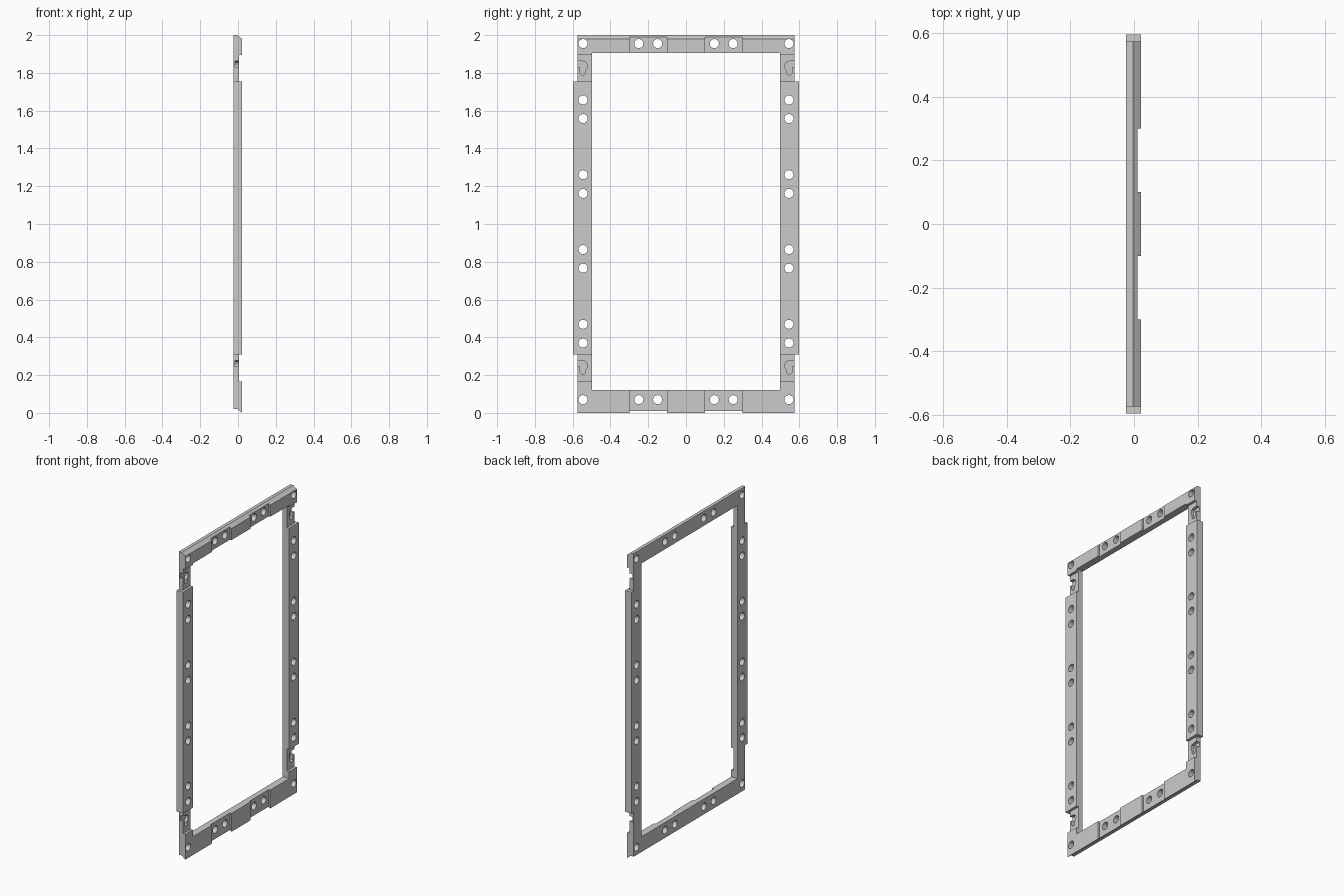
import bpy, bmesh, math

cube = bpy.data.objects.get("Cube")
if cube:
    bpy.data.objects.remove(cube, do_unlink=True)

grey = bpy.data.materials.new("light_grey")
grey.use_nodes = True
grey.diffuse_color = (0.6, 0.6, 0.6, 1)
grey.node_tree.nodes["Principled BSDF"].inputs["Base Color"].default_value = (0.6, 0.6, 0.6, 1)

BACK, FACE, TOP = -0.025, 0.022, 2.0
HOLE_Y = 0.545


def prisms(name, outlines, lo, hi, axis="x"):
    """Extrude closed outlines along x (points are y, z) or along y (points are x, z)."""
    bm = bmesh.new()
    for outline in outlines:
        rings = []
        for d in (lo, hi):
            rings.append([bm.verts.new((d, a, b) if axis == "x" else (a, d, b)) for a, b in outline])
        low, high = rings
        bm.faces.new(low)
        bm.faces.new(high)
        n = len(low)
        for i in range(n):
            j = (i + 1) % n
            bm.faces.new((low[i], low[j], high[j], high[i]))
    bmesh.ops.recalc_face_normals(bm, faces=bm.faces)
    mesh = bpy.data.meshes.new(name)
    bm.to_mesh(mesh)
    bm.free()
    mesh.materials.append(grey)
    ob = bpy.data.objects.new(name, mesh)
    bpy.context.scene.collection.objects.link(ob)
    return ob


def rect(a0, a1, b0, b1):
    return [(a0, b0), (a1, b0), (a1, b1), (a0, b1)]


def both(outlines):
    """Repeat y, z outlines on the other side of the frame."""
    return outlines + [[(-y, z) for y, z in o] for o in outlines]


def circle(y, z, r=0.024, n=24):
    return [(y + r * math.cos(i * math.tau / n), z + r * math.sin(i * math.tau / n)) for i in range(n)]


# Frame plate: side rails stand proud of the corners
half = [(0.575, 0), (0.575, 0.31), (0.597, 0.31), (0.597, 1.755), (0.575, 1.755), (0.575, TOP)]
frame = prisms("panel_frame", [half + [(-y, z) for y, z in reversed(half)]], BACK, FACE)

cutters = []
# Central opening
cutters.append(prisms("opening_cutter", [rect(-0.497, 0.497, 0.12, 1.905)], -0.1, 0.1))

# Sloped top edge and sloped bottom lip
cutters.append(prisms("top_slope_cutter",
                      [[(-0.003, TOP), (0.047, 1.96), (0.047, 2.1), (-0.003, 2.1)]], -0.8, 0.8, "y"))
cutters.append(prisms("bottom_slope_cutter",
                      [[(-0.1, 0.02), (-0.003, 0.02), (0.022, 0), (0.022, -0.1), (-0.1, -0.1)]],
                      -0.8, 0.8, "y"))

# Shallow recesses on the top and bottom bars
cutters.append(prisms("bar_recess_cutter",
                      both([rect(0.1, 0.3, -0.1, 0.2), rect(0.1, 0.3, 1.8, 2.1)]), 0.011, 0.1))

# Deeper recesses around the latch slots
cutters.append(prisms("latch_recess_cutter",
                      both([rect(0.4, 0.7, 0.165, 0.31), rect(0.4, 0.7, 1.755, 1.895)]), 0.005, 0.1))

# Hooked latch slots, open to the outer edge
hook = [(0.6, 0.073), (0.548, 0.073), (0.53, 0.066), (0.522, 0.05), (0.524, 0.036), (0.532, 0.024),
        (0.532, 0.008), (0.54, 0), (0.552, 0), (0.56, 0.008), (0.56, 0.04), (0.6, 0.04)]
cutters.append(prisms("latch_slot_cutter",
                      both([[(y, z + base) for y, z in hook] for base in (0.205, 1.79)]), -0.015, 0.1))

# Screw holes: corners and pairs along the rails and bars
holes = [circle(HOLE_Y, z) for z in (0.07, 1.955)]
for k in range(4):
    holes += [circle(HOLE_Y, 0.37 + k * 0.396 + d) for d in (0, 0.099)]
holes += [circle(y, z) for y in (0.15, 0.25) for z in (0.07, 1.955)]
cutters.append(prisms("screw_hole_cutter", both(holes), -0.1, 0.1))

# Apply all cuts, then drop the cutters
for cutter in cutters:
    cutter.hide_render = True
    mod = frame.modifiers.new(cutter.name, "BOOLEAN")
    mod.operation = "DIFFERENCE"
    mod.solver = "EXACT"
    mod.object = cutter
depsgraph = bpy.context.evaluated_depsgraph_get()
frame.data = bpy.data.meshes.new_from_object(frame.evaluated_get(depsgraph))
frame.data.name = "panel_frame"
frame.modifiers.clear()
for cutter in cutters:
    bpy.data.objects.remove(cutter, do_unlink=True)

bpy.ops.object.select_all(action="DESELECT")
frame.select_set(True)
bpy.context.view_layer.objects.active = frame
bpy.ops.object.shade_smooth_by_angle(angle=math.radians(25))
